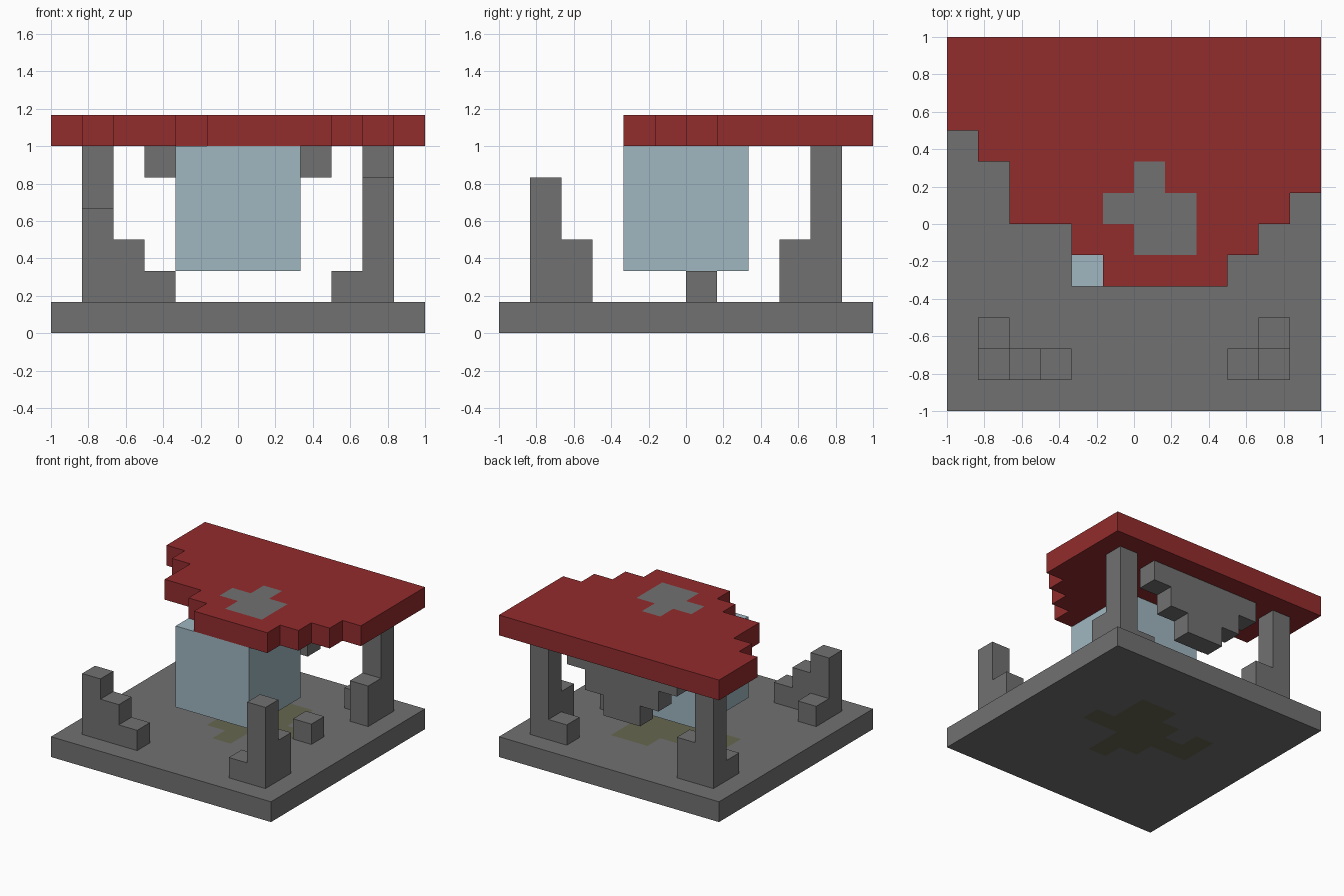
import bpy
import bmesh
from mathutils import Vector

cube = bpy.data.objects.get("Cube")
if cube:
    bpy.data.objects.remove(cube, do_unlink=True)

UNIT = 1 / 6   # edge of one block
N = 12         # blocks along each side


def material(name, rgb):
    m = bpy.data.materials.new(name)
    m.use_nodes = True
    m.diffuse_color = (*rgb, 1)
    m.node_tree.nodes["Principled BSDF"].inputs["Base Color"].default_value = (*rgb, 1)
    return m


stone = material("grey_stone", (0.165, 0.165, 0.165))
red = material("red_tile", (0.29, 0.025, 0.026))
glass = material("pale_blue_glass", (0.35, 0.47, 0.53))
moss = material("olive_moss", (0.135, 0.135, 0.08))


def box(i0, i1, j0, j1, k0, k1):
    return {(i, j, k) for i in range(i0, i1) for j in range(j0, j1) for k in range(k0, k1)}


def blocks(name, cells, mat, accent=(), accent_mat=None):
    """Outer skin of a set of blocks; accent blocks get a second colour."""
    bm = bmesh.new()
    for cell in cells:
        centre = Vector(cell) + Vector((0.5, 0.5, 0.5))
        for axis in range(3):
            for sign in (-1, 1):
                n = Vector((0, 0, 0))
                n[axis] = sign
                if tuple(int(c + d) for c, d in zip(cell, n)) in cells:
                    continue
                u = Vector((0, 0, 0))
                u[(axis + 1) % 3] = 0.5
                v = n.cross(u)
                mid = centre + n * 0.5
                f = bm.faces.new([bm.verts.new(mid + p) for p in (-u - v, u - v, u + v, v - u)])
                f.material_index = int(cell in accent)
    bmesh.ops.remove_doubles(bm, verts=bm.verts, dist=0.01)
    bmesh.ops.dissolve_limit(bm, angle_limit=0.01, verts=bm.verts, edges=bm.edges,
                             delimit={'MATERIAL'})
    for vert in bm.verts:
        vert.co = (vert.co - Vector((N / 2, N / 2, 0))) * UNIT
    mesh = bpy.data.meshes.new(name)
    bm.to_mesh(mesh)
    bm.free()
    mesh.materials.append(mat)
    if accent_mat:
        mesh.materials.append(accent_mat)
    obj = bpy.data.objects.new(name, mesh)
    bpy.context.collection.objects.link(obj)
    return obj


# Floor slab with a mossy patch running through it
moss_rows = {8: (6, 7), 7: (3, 5, 6, 7), 6: (3, 4, 5, 6, 7, 8), 5: (5, 6), 4: (6,)}
moss_cells = {(i, j, 0) for j, row in moss_rows.items() for i in row}
blocks("floor_slab", box(0, N, 0, N, 0, 1), stone, moss_cells, moss)

# Broken roof: each column starts at its own ragged front edge
front_edge = [9, 8, 6, 6, 5, 4, 4, 4, 4, 5, 6, 7]
roof = set()
for i, j in enumerate(front_edge):
    roof |= box(i, i + 1, j, N, 6, 7)
emblem = {(6, 7, 6), (5, 6, 6), (6, 6, 6), (7, 6, 6), (6, 5, 6), (7, 5, 6)}
blocks("roof", roof, red, emblem, stone)

# Floating glass block
blocks("glass_block", box(4, 8, 4, 8, 2, 6), glass)


def pillar(name, i, j, height, along_x, along_y):
    """Corner column with stepped feet running inwards along x and y."""
    sx, sy = (1 if i < 6 else -1), (1 if j < 6 else -1)
    cells = box(i, i + 1, j, j + 1, 1, height)
    for n, top in enumerate(along_x, 1):
        cells |= box(i + sx * n, i + sx * n + 1, j, j + 1, 1, top)
    for n, top in enumerate(along_y, 1):
        cells |= box(i, i + 1, j + sy * n, j + sy * n + 1, 1, top)
    blocks(name, cells, stone)


pillar("front_right_pillar", 1, 1, 4, (3, 2), (2,))
pillar("front_left_pillar", 10, 1, 5, (2,), (3,))
pillar("back_right_pillar", 1, 10, 6, (3,), (2,))
pillar("back_left_pillar", 10, 10, 6, (2,), (3,))

# Fallen block on the floor
blocks("loose_block", box(9, 10, 6, 7, 1, 2), stone)

# Stepped panel hanging under the back of the roof
panel = box(3, 9, 10, 11, 5, 6) | box(4, 8, 10, 11, 4, 5) | box(5, 7, 10, 11, 3, 4)
blocks("hanging_panel", panel, stone)
